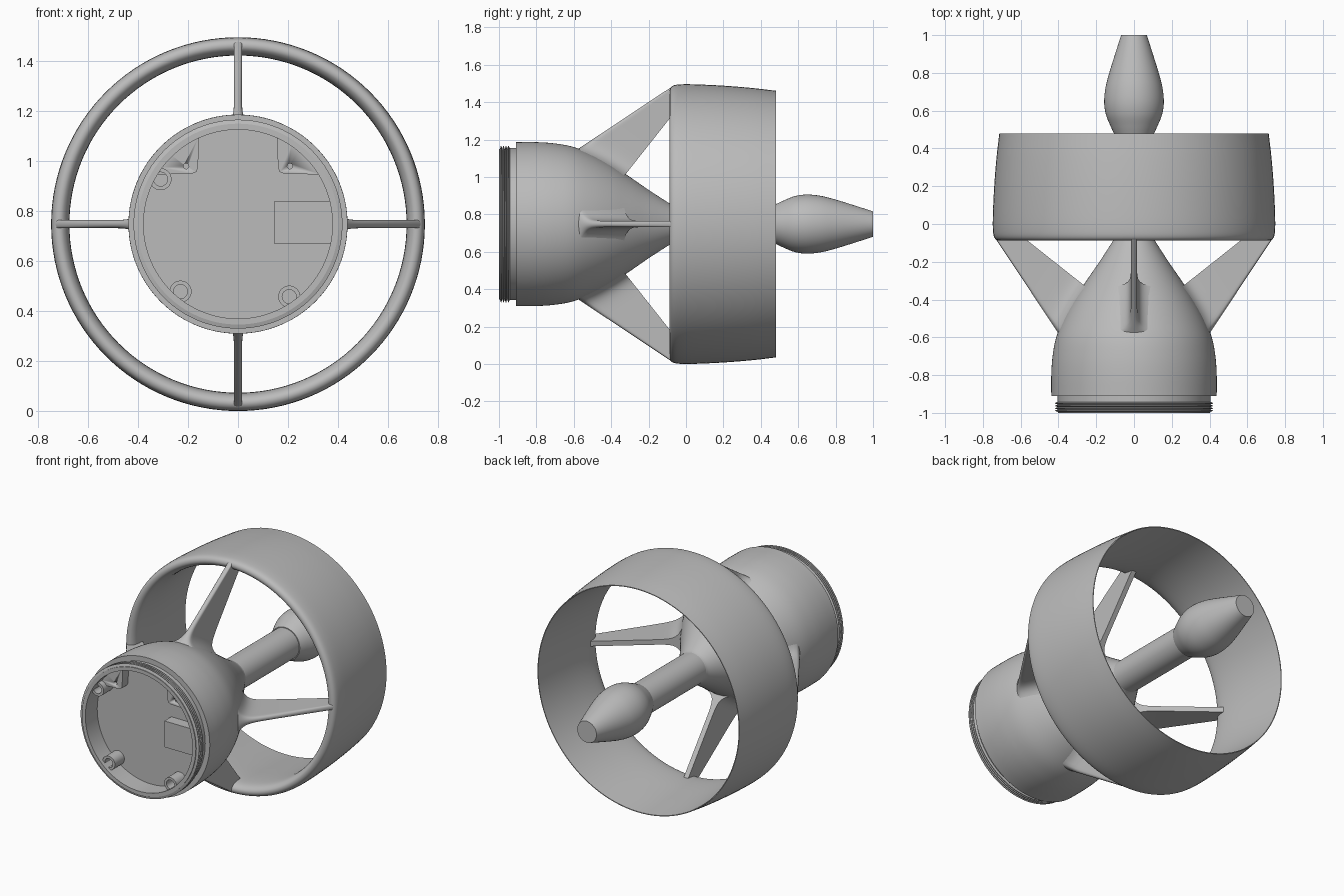
import bpy, bmesh
from math import radians, cos, sin, exp, sqrt, tau
from mathutils import Matrix, Vector

AXIS = 0.748      # height of the thruster axis
FLOOR = -0.88     # depth of the front recess

if "Cube" in bpy.data.objects:
    bpy.data.objects.remove(bpy.data.objects["Cube"])

grey = bpy.data.materials.new("grey")
grey.use_nodes = True
grey.diffuse_color = (0.5, 0.5, 0.5, 1)
grey.node_tree.nodes["Principled BSDF"].inputs["Base Color"].default_value = (0.5, 0.5, 0.5, 1)


def finish(bm, name, angle=35):
    """Turn a bmesh built around the origin axis into a shaded object."""
    bmesh.ops.remove_doubles(bm, verts=bm.verts, dist=1e-5)
    bmesh.ops.recalc_face_normals(bm, faces=bm.faces)
    mesh = bpy.data.meshes.new(name)
    bm.to_mesh(mesh)
    bm.free()
    mesh.materials.append(grey)
    ob = bpy.data.objects.new(name, mesh)
    ob.location.z = AXIS
    bpy.context.collection.objects.link(ob)
    bpy.ops.object.select_all(action="DESELECT")
    ob.select_set(True)
    bpy.context.view_layer.objects.active = ob
    bpy.ops.object.shade_smooth_by_angle(angle=radians(angle))
    return ob


def smooth(points, n=6):
    """Catmull-Rom curve through the points."""
    p = [Vector(q) for q in points]
    p = [2 * p[0] - p[1]] + p + [2 * p[-1] - p[-2]]
    out = []
    for a, b, c, d in zip(p, p[1:], p[2:], p[3:]):
        for i in range(n):
            t = i / n
            out.append(0.5 * (2 * b + (c - a) * t + (2 * a - 5 * b + 4 * c - d) * t ** 2
                              + (3 * b - a - 3 * c + d) * t ** 3))
    return [tuple(v) for v in out] + [tuple(points[-1])]


def revolve(name, profile, steps=96, x=0, z=0, closed=False):
    """Spin a (y, radius) profile about the y direction."""
    bm = bmesh.new()
    vs = [bm.verts.new((r, y, 0)) for y, r in profile]
    es = [bm.edges.new(e) for e in zip(vs, vs[1:])]
    if closed:
        es.append(bm.edges.new((vs[-1], vs[0])))
    bmesh.ops.spin(bm, geom=vs + es, cent=(0, 0, 0), axis=(0, 1, 0), angle=tau, steps=steps)
    bmesh.ops.translate(bm, verts=bm.verts, vec=(x, 0, z))
    return finish(bm, name)


def prism(name, outline, y0, y1):
    """Extrude an (x, z) outline along y."""
    bm = bmesh.new()
    face = bm.faces.new([bm.verts.new((x, y0, z)) for x, z in outline])
    ext = bmesh.ops.extrude_face_region(bm, geom=[face], use_keep_orig=True)
    bmesh.ops.translate(bm, vec=(0, y1 - y0, 0),
                        verts=[v for v in ext["geom"] if isinstance(v, bmesh.types.BMVert)])
    return finish(bm, name)


# Hull: recessed front, threaded collar, tapering body
thread = []
for i in range(4):
    y = -0.995 + i * 0.013
    thread += [(y, 0.402), (y + 0.005, 0.418), (y + 0.008, 0.418)]
body = smooth([(-0.91, 0.438), (-0.8, 0.438), (-0.7, 0.431), (-0.6, 0.412), (-0.5, 0.372),
               (-0.4, 0.318), (-0.3, 0.252), (-0.2, 0.183), (-0.09, 0.112), (-0.06, 0.098)])
revolve("hull", [(FLOOR, 0), (FLOOR, 0.378), (-1, 0.378), (-1, 0.402)] + thread
        + [(-0.942, 0.406), (-0.91, 0.406)] + body + [(-0.06, 0)], 128)

# Shaft and tail cone
revolve("shaft", [(-0.1, 0), (-0.1, 0.099), (0.5, 0.099), (0.5, 0)], 64)
bulb = smooth([(0.475, 0.104), (0.52, 0.125), (0.58, 0.149), (0.645, 0.158), (0.72, 0.151),
               (0.8, 0.131), (0.9, 0.1), (1, 0.068)])
revolve("tail_cone", [(0.475, 0)] + bulb + [(1, 0)], 64)

# Duct ring with a rounded nose and a thin trailing edge
duct = smooth([(0.48, 0.713), (0.35, 0.728), (0.2, 0.74), (0.05, 0.747), (-0.03, 0.747),
               (-0.07, 0.74), (-0.086, 0.722), (-0.082, 0.7), (-0.055, 0.682), (0, 0.675),
               (0.1, 0.677), (0.25, 0.688), (0.4, 0.701), (0.48, 0.708)])
revolve("duct_ring", duct, 128, closed=True)


# Struts that flare where they meet the hull
def hull_radius(y):
    for (a, ra), (b, rb) in zip(body, body[1:]):
        if a <= y <= b:
            return ra + (rb - ra) * (y - a) / (b - a)
    return 0.1


def strut(name, turn):
    lead0, lead1 = Vector((-0.59, 0.393)), Vector((-0.075, 0.735))
    trail0, trail1 = Vector((-0.34, 0.245)), Vector((0.02, 0.7))
    chord = [0, 0.005, 0.015, 0.03, 0.05, 0.08] + [0.08 + 0.92 * i / 14 for i in range(1, 15)]
    bm = bmesh.new()
    loops = []
    for i in range(31):
        s = (i / 30) ** 1.6
        a, b = lead0.lerp(lead1, s), trail0.lerp(trail1, s)
        sides = []
        for t in chord:
            y, r = a.lerp(b, t)
            gap = max(r - hull_radius(y), -0.025)
            width = 0.016 + 0.045 * exp(-gap / 0.032)
            width *= sqrt(1 - (1 - min(1, t / 0.08)) ** 2)
            sides.append((width, y, r))
        loop = sides + [(-w, y, r) for w, y, r in reversed(sides[1:])]
        loops.append([bm.verts.new(p) for p in loop])
    for p, q in zip(loops, loops[1:]):
        for k in range(len(p)):
            m = (k + 1) % len(p)
            bm.faces.new((p[k], p[m], q[m], q[k]))
    bm.faces.new(loops[0])
    bm.faces.new(loops[-1])
    bmesh.ops.rotate(bm, verts=bm.verts, matrix=Matrix.Rotation(turn, 3, "Y"))
    finish(bm, name, 40)


for i, side in enumerate(("top", "left", "bottom", "right")):
    strut(side + "_strut", i * tau / 4)

# Screw bosses inside the front recess
for i, (x, z) in enumerate(((-0.31, 0.18), (-0.23, -0.27), (0.205, -0.29))):
    revolve(f"screw_boss_{i + 1}", [(FLOOR + 0.01, 0), (FLOOR + 0.01, 0.044), (-0.975, 0.044),
                                   (-0.975, 0.028), (-0.9, 0.028), (-0.9, 0)], 32, x, z)

# Upper corner blocks, each with a pin hole
for side, sx in (("right", -1), ("left", 1)):
    arc = [(sx * 0.385 * cos(radians(d)), 0.385 * sin(radians(d))) for d in range(31, 67, 5)]
    edge = [(sx * 0.16, 0.225), (sx * 0.167, 0.209), (sx * 0.185, 0.202)]
    block = prism(side + "_corner_block", arc + edge, -0.94, FLOOR + 0.01)
    cutter = revolve(side + "_pin_hole_cutter", [(-0.97, 0), (-0.97, 0.011), (-0.91, 0.011),
                                                 (-0.91, 0)], 16, sx * 0.208, 0.232)
    cutter.hide_render = True
    cutter.hide_viewport = True
    cut = block.modifiers.new("pin_hole", "BOOLEAN")
    cut.object = cutter
    cut.operation = "DIFFERENCE"

# Connector block on the recess floor
prism("connector_block", [(0.145, -0.077), (0.145, 0.09), (0.38, 0.09), (0.38, -0.077)],
      -0.95, FLOOR + 0.01)
